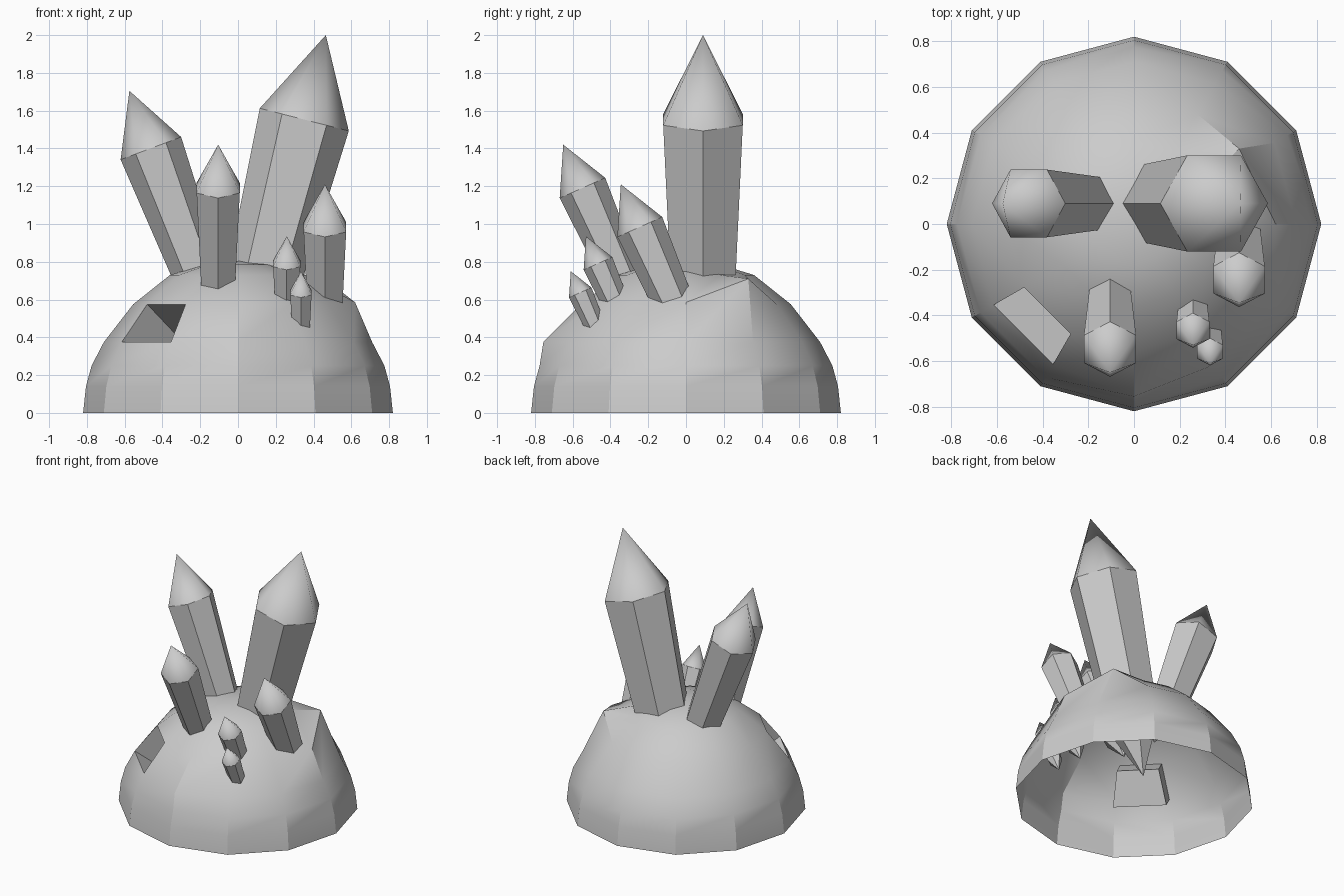
import bpy, bmesh
from math import cos, sin, pi, radians
from mathutils import Vector, Matrix

if "Cube" in bpy.data.objects:
    bpy.data.objects.remove(bpy.data.objects["Cube"])


def finish(bm, name):
    mesh = bpy.data.meshes.new(name)
    bm.to_mesh(mesh)
    bm.free()
    obj = bpy.data.objects.new(name, mesh)
    bpy.context.collection.objects.link(obj)
    return obj


def smooth(obj, angle):
    bpy.ops.object.select_all(action='DESELECT')
    obj.select_set(True)
    bpy.context.view_layer.objects.active = obj
    bpy.ops.object.shade_smooth_by_angle(angle=radians(angle))


# hollow rock dome, 12 sides, open underneath
PROFILE = [(.82, 0), (.805, .14), (.775, .25), (.71, .375),
           (.555, .575), (.36, .73), (.18, .785)]
N = 12
bm = bmesh.new()
rings = [[bm.verts.new((r * cos(2 * pi * i / N), r * sin(2 * pi * i / N), z))
          for i in range(N)] for r, z in PROFILE]
top = bm.verts.new((0, 0, .805))
pit = None
for k in range(len(rings) - 1):
    for i in range(N):
        j = (i + 1) % N
        f = bm.faces.new((rings[k][i], rings[k][j], rings[k + 1][j], rings[k + 1][i]))
        if k == 3 and i == 7:
            pit = f
for i in range(N):
    bm.faces.new((rings[-1][i], rings[-1][(i + 1) % N], top))

# bulging ledge at the back right, slight swelling at the front
rings[4][1].co = (.46, .33, .71)
rings[4][0].co = (.62, 0, .585)
rings[3][9].co = (0, -.755, .375)

# square pit pushed into the front left of the dome
bm.normal_update()
inward = -pit.normal * .30
ext = bmesh.ops.extrude_discrete_faces(bm, faces=[pit])
bmesh.ops.translate(bm, vec=inward, verts=ext['faces'][0].verts)
smooth(finish(bm, "rock_dome"), 27)


# six-sided crystals: pointed tip, tapering shaft, buried lower point
def crystal(name, tip, direction, r):
    d = Vector(direction).normalized()
    u = Vector((0, 0, 1)).cross(d).cross(d).normalized()  # corner along the tilt
    v = d.cross(u)
    base = Vector(tip) - d * (1.9 * r)
    bm = bmesh.new()

    def ring(h, s):
        return [bm.verts.new(base + d * (h * r) + r * s *
                             (u * cos(pi * i / 3) + v * sin(pi * i / 3))
                             ) for i in range(6)]
    upper, lower = ring(0, 1), ring(-4.4, .77)
    apex = bm.verts.new(tip)
    root = bm.verts.new(base - d * (6 * r))
    for i in range(6):
        j = (i + 1) % 6
        bm.faces.new((upper[i], upper[j], apex)).smooth = True
        bm.faces.new((lower[i], lower[j], upper[j], upper[i]))
        bm.faces.new((lower[j], lower[i], root))
    finish(bm, name)


crystal("crystal_large", (.465, .09, 2.0), (.247, 0, .969), .243)
crystal("crystal_left", (-.575, .09, 1.705), (-.35, 0, .936), .171)
FRONT = (0, -.406, .914)
crystal("crystal_front", (-.105, -.65, 1.42), FRONT, .132)
crystal("crystal_right", (.46, -.345, 1.21), FRONT, .13)
crystal("crystal_small", (.258, -.53, .935), FRONT, .083)
crystal("crystal_tiny", (.333, -.61, .75), FRONT, .065)
